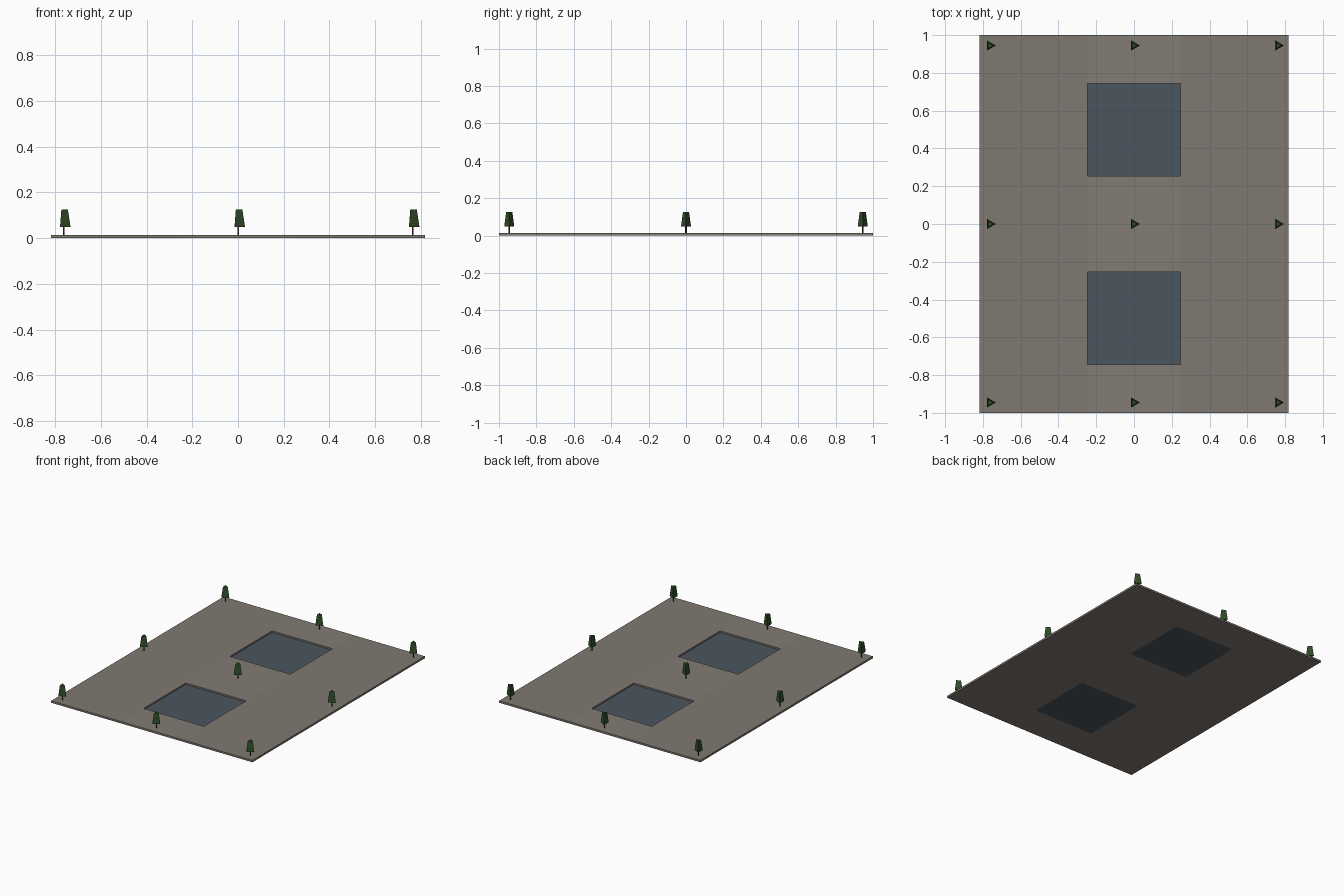
import bpy
import math

if "Cube" in bpy.data.objects:
    bpy.data.objects.remove(bpy.data.objects["Cube"])

TOP = 0.014          # paving height
HX, HY = 0.817, 1.0  # plaza half sizes
P = 0.245            # pool half width
PY0, PY1 = 0.255, 0.745


def material(name, rgb):
    m = bpy.data.materials.new(name)
    m.diffuse_color = (*rgb, 1)
    m.use_nodes = True
    m.node_tree.nodes["Principled BSDF"].inputs["Base Color"].default_value = m.diffuse_color
    return m


paving = material("paving", (0.215, 0.19, 0.165))
paving_light = material("paving_light", (0.225, 0.2, 0.175))
water = material("water", (0.07, 0.092, 0.11))
leaves = material("leaves", (0.03, 0.075, 0.022))
bark = material("bark", (0.05, 0.03, 0.02))


def slab(name, x0, x1, y0, y1, height, mat):
    bpy.ops.mesh.primitive_cube_add(
        size=1, location=((x0 + x1) / 2, (y0 + y1) / 2, height / 2))
    ob = bpy.context.object
    ob.name = name
    ob.scale = (x1 - x0, y1 - y0, height)
    ob.data.materials.append(mat)


def prism(name, x, y, z0, z1, r0, r1, mat):
    # three-sided, with one corner pointing along +x
    bpy.ops.mesh.primitive_cone_add(
        vertices=3, radius1=r0, radius2=r1, depth=z1 - z0,
        location=(x, y, (z0 + z1) / 2), rotation=(0, 0, -math.pi / 2))
    ob = bpy.context.object
    ob.name = name
    ob.data.materials.append(mat)


# paving: side strips and the middle strip broken up by the pools
slab("paving_left", -HX, -P, -HY, HY, TOP, paving)
slab("paving_right", P, HX, -HY, HY, TOP, paving)
slab("paving_front", -P, P, -HY, -PY1, TOP, paving_light)
slab("paving_middle", -P, P, -PY0, PY0, TOP, paving_light)
slab("paving_back", -P, P, PY1, HY, TOP, paving_light)

# sunken pools
slab("pool_front", -P, P, -PY1, -PY0, 0.003, water)
slab("pool_back", -P, P, PY0, PY1, 0.003, water)

# three by three grid of trees
for x in (-0.763, 0, 0.763):
    for y in (-0.945, 0, 0.945):
        prism("tree_trunk", x, y, TOP - 0.002, 0.06, 0.005, 0.005, bark)
        prism("tree_crown", x, y, 0.048, 0.126, 0.031, 0.019, leaves)
